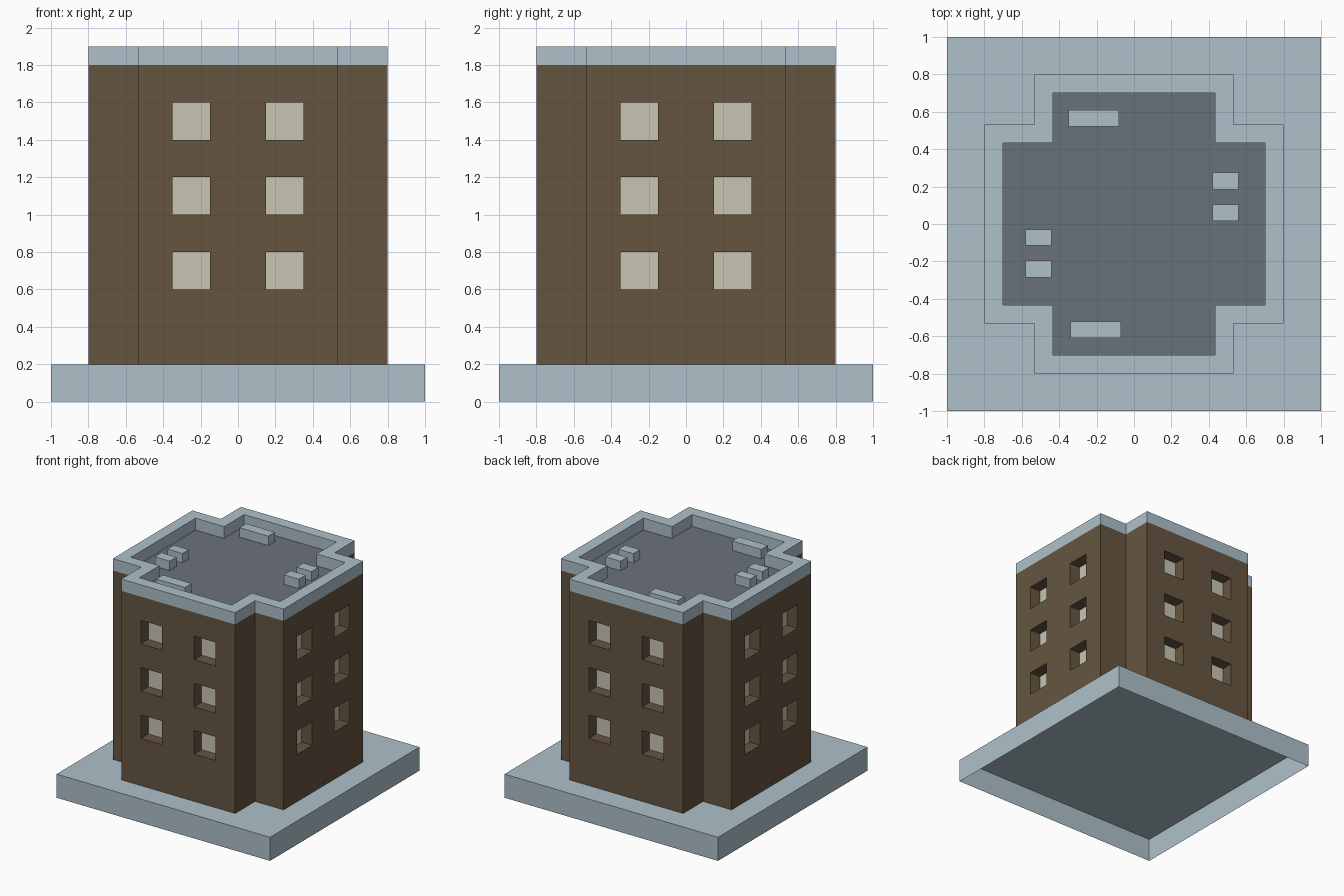
import bpy
import bmesh

if "Cube" in bpy.data.objects:
    bpy.data.objects.remove(bpy.data.objects["Cube"])


def material(name, hex_code):
    def lin(c):
        return c / 12.92 if c <= 0.04045 else ((c + 0.055) / 1.055) ** 2.4
    m = bpy.data.materials.new(name)
    m.diffuse_color = [lin(int(hex_code[i:i + 2], 16) / 255) for i in (0, 2, 4)] + [1]
    m.use_nodes = True
    m.node_tree.nodes["Principled BSDF"].inputs["Base Color"].default_value = m.diffuse_color
    return m


STONE = material("pale blue stone", "AEC1C9")
BROWN = material("brown wall", "655540")
PANE = material("cream window", "C8C4B2")
ROOF = material("dark grey roof", "6A7279")


def finish(bm, name, *mats):
    mesh = bpy.data.meshes.new(name)
    bm.to_mesh(mesh)
    bm.free()
    for m in mats:
        mesh.materials.append(m)
    obj = bpy.data.objects.new(name, mesh)
    bpy.context.collection.objects.link(obj)
    return obj


def open_box(name, x0, x1, y0, y1, z0, z1, mat):
    """Box without its bottom face."""
    bm = bmesh.new()
    bmesh.ops.create_cube(bm, size=1)
    for v in bm.verts:
        v.co = (x1 if v.co.x > 0 else x0, y1 if v.co.y > 0 else y0, z1 if v.co.z > 0 else z0)
    bottom = [f for f in bm.faces if f.normal.z < -0.5]
    bmesh.ops.delete(bm, geom=bottom, context='FACES')
    return finish(bm, name, mat)


def turn(p, n):
    """Rotate a plan point by n quarter turns."""
    for _ in range(n):
        p = (-p[1], p[0])
    return p


def cross(a, b):
    """Plus-shaped plan, counter-clockwise."""
    return [turn(p, n) for n in range(4) for p in ((-b, -a), (b, -a), (b, -b))]


OUT, ARM, RIM = 0.8, 0.533, 0.1
Z_WALL, Z_TOP = 1.8, 1.9

# Base slab, hollow underneath
open_box("base_slab", -1, 1, -1, 1, 0, 0.2, STONE)

# Walls: gridded facades, window cells pushed inward
bm = bmesh.new()
z_cuts = [0.2, 0.6, 0.8, 1.0, 1.2, 1.4, 1.6, Z_WALL]
front = [(x, -OUT) for x in (-ARM, -0.35, -0.15, 0.15, 0.35, ARM)] + [(ARM, -ARM), (OUT, -ARM)]
for n in range(4):
    pts = [turn(p, n) for p in front]
    for i, (p, q) in enumerate(zip(pts, pts[1:])):
        for j, (za, zb) in enumerate(zip(z_cuts, z_cuts[1:])):
            f = bm.faces.new([bm.verts.new(c) for c in
                              ((*p, za), (*q, za), (*q, zb), (*p, zb))])
            f.material_index = 1 if i in (1, 3) and j in (1, 3, 5) else 0
bmesh.ops.remove_doubles(bm, verts=bm.verts[:], dist=0.0001)
bm.normal_update()
windows = [f for f in bm.faces if f.material_index == 1]
panes = bmesh.ops.extrude_discrete_faces(bm, faces=windows)["faces"]
panes = [f for f in panes if f.material_index == 1]
for f in panes:
    shift = f.normal * -0.1
    bmesh.ops.translate(bm, verts=f.verts[:], vec=shift)
bm.normal_update()
# Panes sit on the recessed plane; reveals stay brown
for f in bm.faces:
    c = f.calc_center_median()
    depth = max(abs(c.x), abs(c.y))
    f.material_index = 1 if abs(depth - (OUT - 0.1)) < 0.001 and abs(f.calc_area() - 0.04) < 0.001 else 0
bmesh.ops.recalc_face_normals(bm, faces=bm.faces[:])
finish(bm, "walls_with_windows", BROWN, PANE)

# Parapet: outer band, top rim, inner band
bm = bmesh.new()
outer, inner = cross(OUT, ARM), cross(OUT - RIM, ARM - RIM)
rings = [[bm.verts.new((*p, z)) for p in plan] for plan, z in
         ((outer, Z_WALL), (outer, Z_TOP), (inner, Z_TOP), (inner, Z_WALL))]
for lo, hi in zip(rings, rings[1:]):
    for i in range(12):
        k = (i + 1) % 12
        bm.faces.new((lo[i], lo[k], hi[k], hi[i]))
finish(bm, "parapet", STONE)

# Flat roof inside the parapet
bm = bmesh.new()
bm.faces.new([bm.verts.new((*p, Z_WALL)) for p in inner])
finish(bm, "roof", ROOF)

# Rooftop units
units = [("long_vent_back", -0.35, -0.08, 0.52, 0.61), ("long_vent_front", -0.34, -0.07, -0.61, -0.52),
         ("small_vent_right_a", 0.42, 0.56, 0.185, 0.275), ("small_vent_right_b", 0.42, 0.56, 0.015, 0.105),
         ("small_vent_left_a", -0.58, -0.44, -0.115, -0.03), ("small_vent_left_b", -0.58, -0.44, -0.285, -0.195)]
for name, x0, x1, y0, y1 in units:
    open_box(name, x0, x1, y0, y1, Z_WALL, 1.88, STONE)
